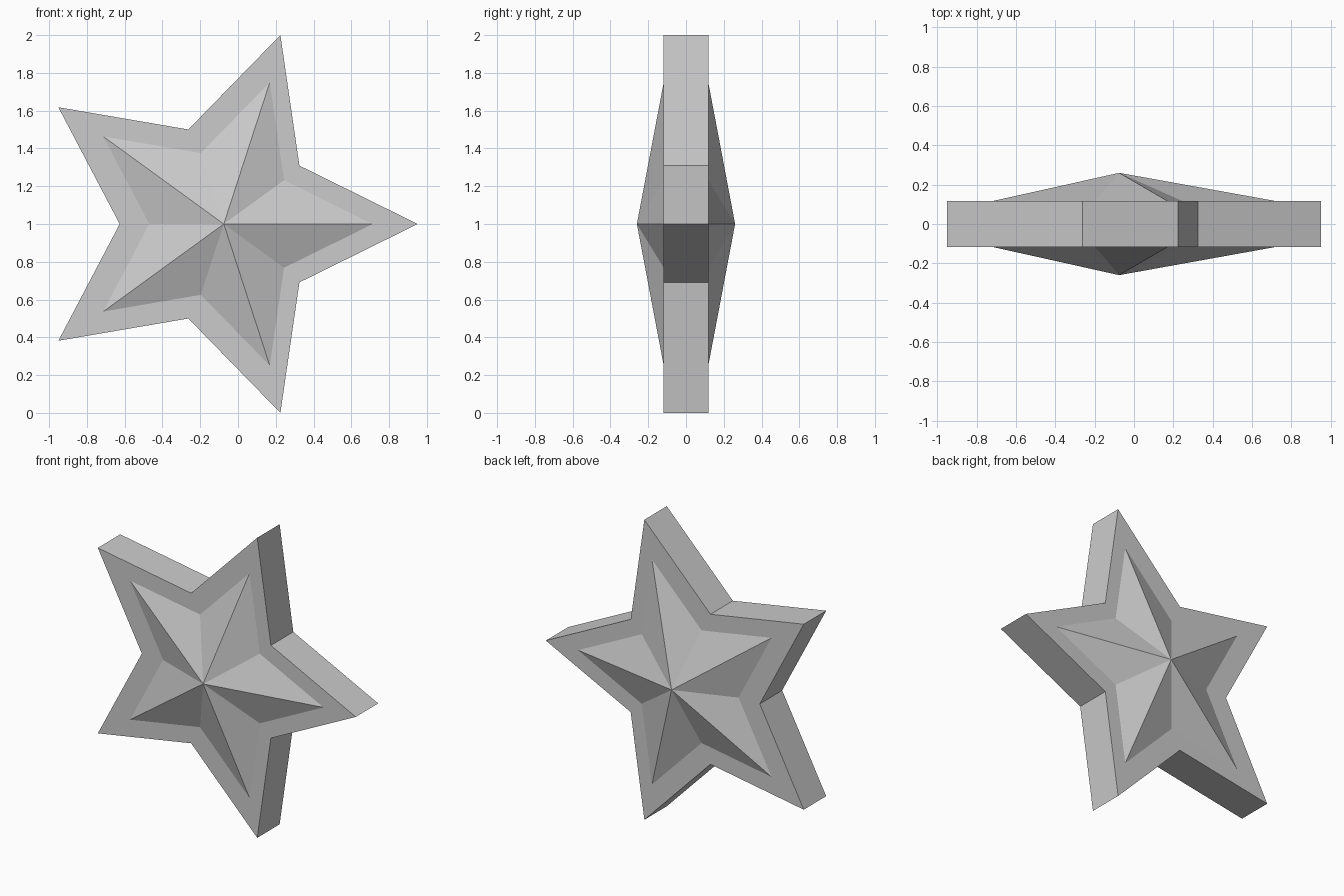
import bpy, bmesh, math

if "Cube" in bpy.data.objects:
    bpy.data.objects.remove(bpy.data.objects["Cube"])

R_TIP, R_NOTCH = 1.0515, 0.526   # star radii
CX, CZ = -0.1005, 1.0            # star centre
HALF, PEAK = 0.118, 0.26         # slab half thickness, peak depth
INSET = 0.75                     # raised star scale

bm = bmesh.new()


def star_ring(scale, y):
    """Ten star corners, scaled about the middle of the model."""
    ring = []
    for i in range(10):
        r = R_NOTCH if i % 2 else R_TIP
        a = i * math.pi / 5
        ring.append(bm.verts.new((scale * (CX + r * math.cos(a)), y,
                                  CZ + scale * r * math.sin(a))))
    return ring


def bridge(a, b):
    for i in range(10):
        j = (i + 1) % 10
        bm.faces.new((a[i], a[j], b[j], b[i]))


# Front and back: flat border plus faceted raised star
rims = []
for side in (-1, 1):
    rim = star_ring(1, side * HALF)
    inner = star_ring(INSET, side * HALF)
    bridge(rim, inner)
    peak = bm.verts.new((INSET * CX, side * PEAK, CZ))
    for i in range(10):
        bm.faces.new((inner[i], inner[(i + 1) % 10], peak))
    rims.append(rim)

# Side walls
bridge(*rims)
bmesh.ops.recalc_face_normals(bm, faces=bm.faces)

mesh = bpy.data.meshes.new("star")
bm.to_mesh(mesh)
bm.free()
star = bpy.data.objects.new("star", mesh)
bpy.context.collection.objects.link(star)
